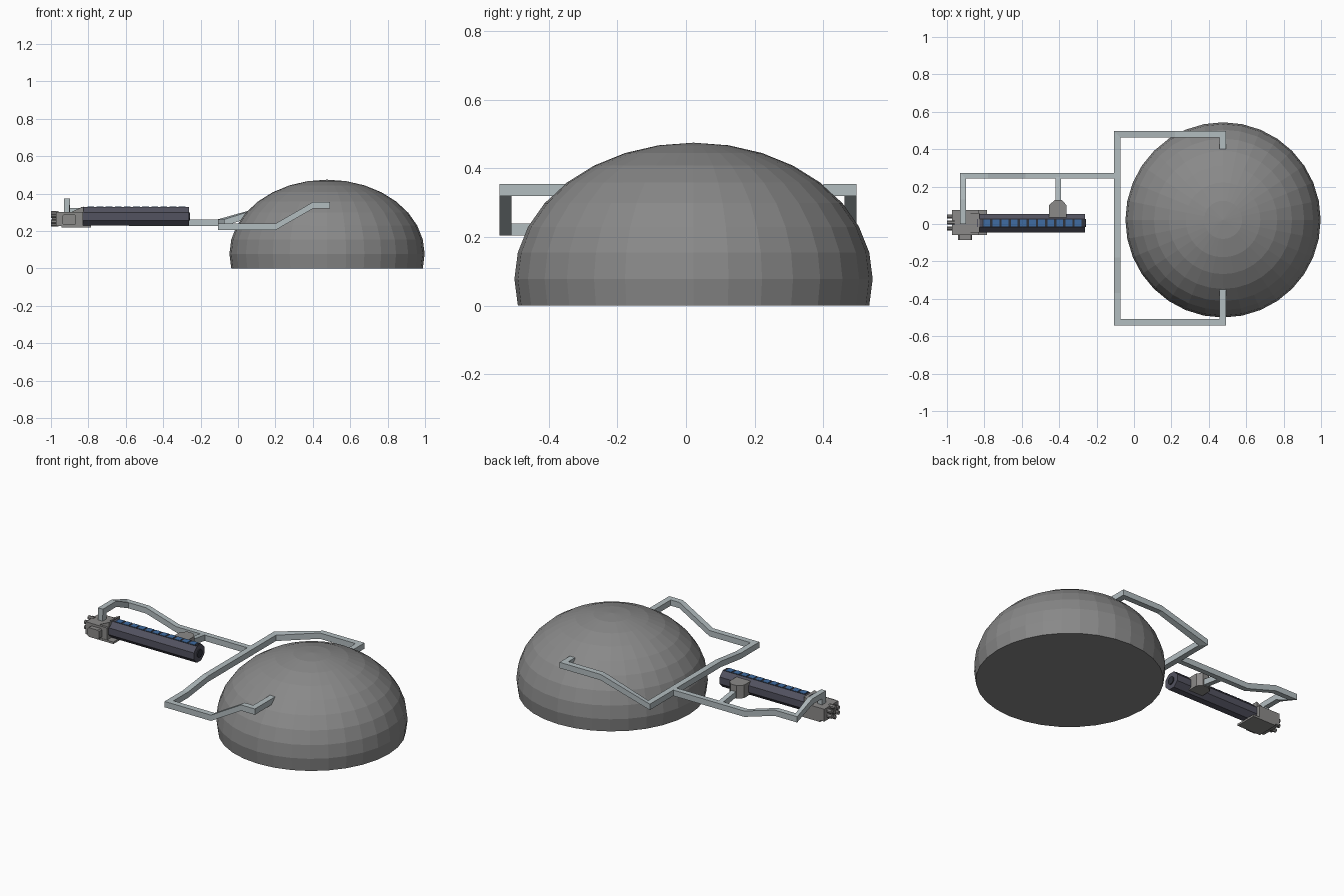
import bpy, bmesh, math
from mathutils import Vector, Matrix

if "Cube" in bpy.data.objects:
    bpy.data.objects.remove(bpy.data.objects["Cube"])


def material(name, rgb):
    m = bpy.data.materials.new(name)
    m.diffuse_color = (*rgb, 1)
    m.use_nodes = True
    m.node_tree.nodes["Principled BSDF"].inputs["Base Color"].default_value = m.diffuse_color
    return m


DOME = material("dome grey", (0.25, 0.25, 0.25))
FRAME = material("frame pale steel", (0.45, 0.51, 0.53))
BARREL = material("barrel dark slate", (0.085, 0.085, 0.115))
BLACK = material("strip dark", (0.03, 0.033, 0.045))
BLUE = material("cell blue", (0.05, 0.15, 0.36))
HEAD = material("head warm grey", (0.26, 0.255, 0.25))


def finish(name, bm, mat):
    bmesh.ops.recalc_face_normals(bm, faces=bm.faces)
    me = bpy.data.meshes.new(name)
    bm.to_mesh(me)
    bm.free()
    me.materials.append(mat)
    ob = bpy.data.objects.new(name, me)
    bpy.context.collection.objects.link(ob)
    return ob


def box(name, x, y, z, mat):
    bm = bmesh.new()
    size = [b - a for a, b in (x, y, z)]
    mid = [(a + b) / 2 for a, b in (x, y, z)]
    bmesh.ops.create_cube(bm, size=1, matrix=Matrix.Translation(mid) @ Matrix.Diagonal((*size, 1)))
    return finish(name, bm, mat)


def rod(name, x0, x1, y, z, r, sides, mat):
    """Prism along x with flat faces up and down."""
    bm = bmesh.new()
    mtx = (Matrix.Translation(((x0 + x1) / 2, y, z)) @ Matrix.Rotation(math.pi / sides, 4, 'X')
           @ Matrix.Rotation(math.pi / 2, 4, 'Y'))
    bmesh.ops.create_cone(bm, cap_ends=True, segments=sides, radius1=r, radius2=r,
                          depth=x1 - x0, matrix=mtx)
    return finish(name, bm, mat)


def extrude_profile(name, pts, axis, a, b, mat):
    """Extrude a 2D outline from a to b along axis y or z."""
    bm = bmesh.new()
    put = (lambda u, v, w: (u, w, v)) if axis == 'y' else (lambda u, v, w: (u, v, w))
    face = bm.faces.new([bm.verts.new(put(u, v, a)) for u, v in pts])
    ext = bmesh.ops.extrude_face_region(bm, geom=[face])
    step = Vector(put(0, 0, b - a))
    bmesh.ops.translate(bm, vec=step, verts=[e for e in ext['geom'] if isinstance(e, bmesh.types.BMVert)])
    return finish(name, bm, mat)


def beam(name, path, w=0.035, h=0.035):
    """Square bar swept along a path, mitred in plan."""
    bm = bmesh.new()
    pts = [Vector(p) for p in path]
    rings = []
    for i, p in enumerate(pts):
        dirs = []
        if i > 0:
            dirs.append((p - pts[i - 1]).xy.normalized())
        if i < len(pts) - 1:
            dirs.append((pts[i + 1] - p).xy.normalized())
        normals = [Vector((-d.y, d.x)) for d in dirs]
        n = sum(normals, Vector((0, 0))).normalized()
        n = n / n.dot(normals[0]) * w / 2
        rings.append([bm.verts.new((p.x + s * n.x, p.y + s * n.y, p.z + t * h / 2))
                      for s, t in ((-1, -1), (1, -1), (1, 1), (-1, 1))])
    for a, b in zip(rings, rings[1:]):
        for k in range(4):
            bm.faces.new((a[k], a[(k + 1) % 4], b[(k + 1) % 4], b[k]))
    bm.faces.new(rings[0])
    bm.faces.new(rings[-1])
    return finish(name, bm, FRAME)


# Dome: squashed sphere cut one ring below its equator
bm = bmesh.new()
bmesh.ops.create_uvsphere(bm, u_segments=32, v_segments=16, radius=1)
low = -math.sin(math.pi / 16)
bmesh.ops.delete(bm, geom=[v for v in bm.verts if v.co.z < low - 0.01], context='VERTS')
bmesh.ops.holes_fill(bm, edges=[e for e in bm.edges if e.is_boundary])
bmesh.ops.transform(bm, verts=bm.verts, matrix=Matrix.Translation((0.476, 0.022, -low * 0.397))
                    @ Matrix.Diagonal((0.522, 0.522, 0.397, 1)))
finish("dome", bm, DOME)

# Yoke: bar across the dome with two rising arms
beam("yoke", [(0.475, -0.35, 0.337), (0.475, -0.526, 0.337), (0.40, -0.526, 0.337),
              (0.20, -0.526, 0.222), (-0.09, -0.526, 0.222), (-0.09, -0.37, 0.222),
              (-0.09, -0.18, 0.245), (-0.09, 0.48, 0.245), (0.22, 0.48, 0.337),
              (0.475, 0.48, 0.337), (0.475, 0.40, 0.337)])

# Support arm from the yoke to the head
beam("support_arm", [(-0.09, 0.258, 0.245), (-0.58, 0.258, 0.245), (-0.78, 0.258, 0.305),
                     (-0.915, 0.258, 0.305), (-0.915, 0.13, 0.357), (-0.915, 0.0, 0.357)], w=0.032)
box("support_post", (-0.93, -0.90), (0.0, 0.035), (0.29, 0.35), FRAME)

# Side bracket on the barrel
beam("bracket_stub", [(-0.405, 0.25, 0.245), (-0.405, 0.11, 0.265)], w=0.03)
extrude_profile("bracket", [(-0.455, 0.03), (-0.36, 0.03), (-0.36, 0.10), (-0.385, 0.127),
                            (-0.425, 0.127), (-0.455, 0.10)], 'z', 0.24, 0.318, HEAD)

# Barrel with end cap and blue cells
AY, AZ = 0.005, 0.278
rod("barrel", -0.84, -0.262, AY, AZ, 0.0535, 8, BARREL)
rod("barrel_end_cap", -0.27, -0.256, AY, AZ, 0.024, 8, BLACK)
box("cell_strip", (-0.81, -0.268), (AY - 0.02, AY + 0.02), (0.322, 0.329), BLACK)
for i in range(11):
    x = -0.805 + i * 0.0488
    box(f"blue_cell_{i + 1}", (x, x + 0.036), (AY - 0.019, AY + 0.019), (0.325, 0.331), BLUE)

# Head: block, raised collar and lower lip
box("head_block", (-0.972, -0.83), (-0.058, 0.075), (0.228, 0.302), HEAD)
extrude_profile("head_collar", [(-0.895, 0.30), (-0.825, 0.30), (-0.825, 0.332)], 'y', -0.045, 0.058, HEAD)
box("head_lip", (-0.945, -0.787), (-0.06, 0.075), (0.218, 0.23), HEAD)
extrude_profile("side_hatch", [(-0.94, 0.24), (-0.933, 0.233), (-0.872, 0.233), (-0.865, 0.24),
                               (-0.865, 0.281), (-0.872, 0.288), (-0.933, 0.288), (-0.94, 0.281)],
                'y', -0.086, -0.055, HEAD)

# Muzzle: ring of short tubes around a centre tube
rod("muzzle_tube_centre", -0.995, -0.96, 0.008, 0.266, 0.012, 8, HEAD)
for i in range(6):
    a = math.radians(30 + 60 * i)
    rod(f"muzzle_tube_{i + 1}", -1.0, -0.96, 0.008 + 0.036 * math.cos(a), 0.266 + 0.03 * math.sin(a),
        0.012, 8, HEAD)
